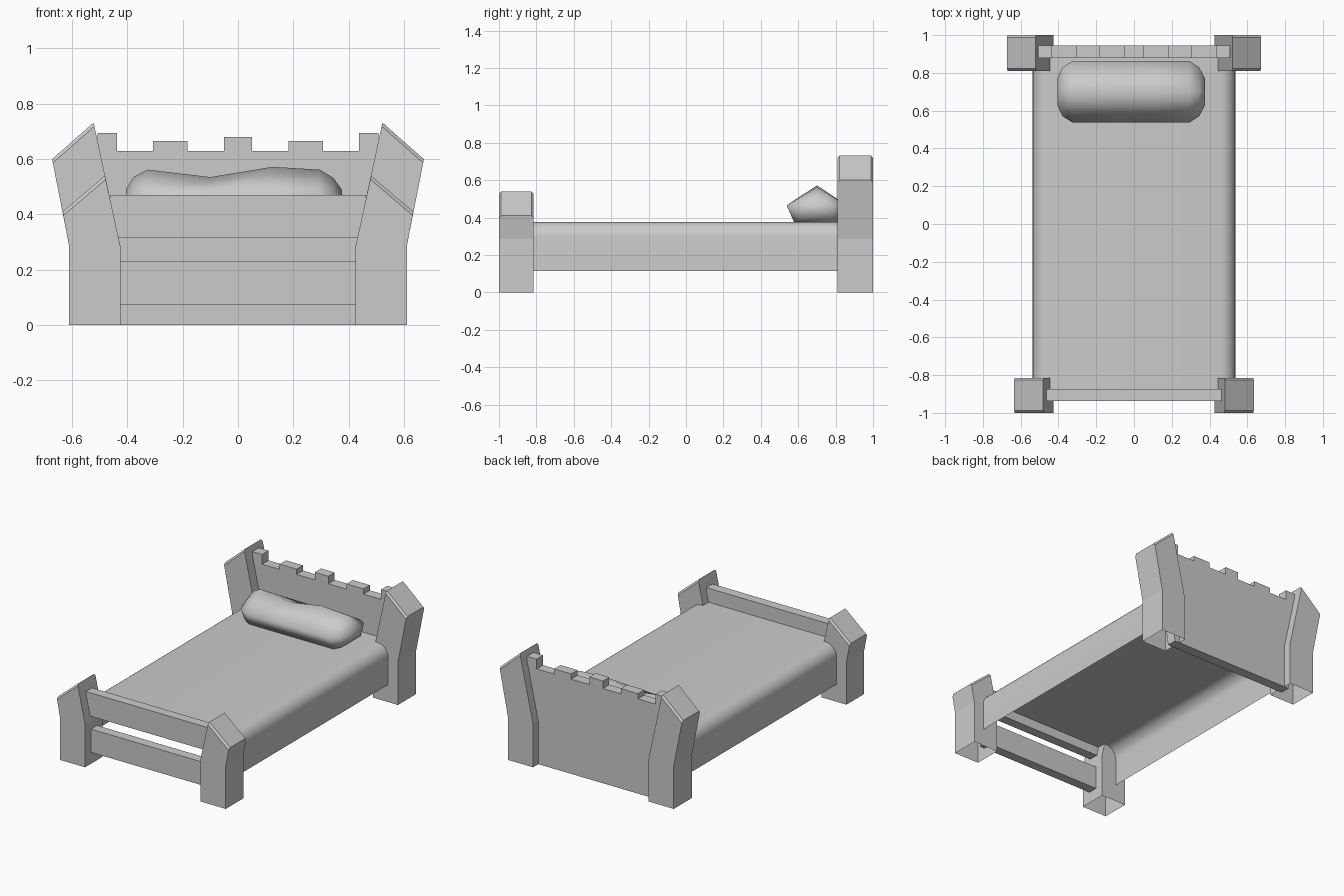
import bpy, bmesh, math
from mathutils import Vector

if "Cube" in bpy.data.objects:
    bpy.data.objects.remove(bpy.data.objects["Cube"])


def finish(bm, name):
    bmesh.ops.recalc_face_normals(bm, faces=bm.faces)
    me = bpy.data.meshes.new(name)
    bm.to_mesh(me)
    bm.free()
    ob = bpy.data.objects.new(name, me)
    bpy.context.collection.objects.link(ob)
    return ob


def prism(bm, profile, y0, y1):
    """Extrude an (x, z) profile along y."""
    face = bm.faces.new([bm.verts.new((x, y0, z)) for x, z in profile])
    ext = bmesh.ops.extrude_face_region(bm, geom=[face], use_keep_orig=True)
    verts = [g for g in ext["geom"] if isinstance(g, bmesh.types.BMVert)]
    bmesh.ops.translate(bm, verts=verts, vec=(0, y1 - y0, 0))


def post(name, side, y0, y1, outer, top):
    bm = bmesh.new()
    prof = [(0.425, 0), (0.61, 0), (0.61, 0.285), outer, top, (0.425, 0.285)]
    prism(bm, [(side * x, z) for x, z in prof], y0, y1)
    bm.normal_update()
    # soften the front and back edges of the sloping cap
    zmin = outer[1] - 0.001
    rim = [e for e in bm.edges
           if all(v.co.z > zmin for v in e.verts)
           and abs(e.verts[0].co.y - e.verts[1].co.y) < 1e-4]
    bmesh.ops.bevel(bm, geom=rim, offset=0.012, segments=1, affect='EDGES')
    # hollow underside
    base = [f for f in bm.faces if all(v.co.z < 1e-4 for v in f.verts)]
    bmesh.ops.delete(bm, geom=base, context='FACES_ONLY')
    finish(bm, name)


# Four flared corner posts
for side, label in ((-1, "left"), (1, "right")):
    post(f"head_post_{label}", side, 0.81, 1.0, (0.672, 0.60), (0.522, 0.732))
    post(f"foot_post_{label}", side, -1.0, -0.815, (0.634, 0.41), (0.481, 0.54))

# Headboard with a notched top edge
half = [(0.05, 0.68), (0.05, 0.63), (0.183, 0.63), (0.183, 0.665),
        (0.308, 0.665), (0.308, 0.63), (0.437, 0.63), (0.437, 0.695),
        (0.508, 0.695), (0.508, 0.30), (0.46, 0.0)]
bm = bmesh.new()
prism(bm, half + [(-x, z) for x, z in reversed(half)], 0.878, 0.945)
finish(bm, "headboard")

# Two rails of the footboard
for name, z0, z1 in (("foot_rail_lower", 0.075, 0.23), ("foot_rail_upper", 0.315, 0.47)):
    bm = bmesh.new()
    prism(bm, [(-0.462, z0), (0.462, z0), (0.462, z1), (-0.462, z1)], -0.937, -0.873)
    finish(bm, name)

# Mattress cover: open sheet with rounded shoulders
r, w, ztop = 0.08, 0.537, 0.377
arc = [(w - r + r * math.cos(a), ztop - r + r * math.sin(a))
       for a in (math.pi / 2 * i / 6 for i in range(7))]
right = [(w, 0.115)] + arc
section = right + [(-x, z) for x, z in reversed(right)]
bm = bmesh.new()
rows = [[bm.verts.new((x, y, z)) for x, z in section] for y in (-0.9, 0.9)]
for i in range(len(section) - 1):
    bm.faces.new((rows[0][i], rows[0][i + 1], rows[1][i + 1], rows[1][i]))
mattress = finish(bm, "mattress_cover")
# top must face upward
if sum(p.normal.z for p in mattress.data.polygons) < 0:
    mattress.data.flip_normals()
mattress.data.shade_smooth()

# Pillow: five-sided sections lofted along x (x, peak height, size)
rings = [(-0.405, 0.49, 0.45), (-0.378, 0.535, 0.8), (-0.327, 0.562, 1.0),
         (-0.10, 0.535, 1.0), (0.125, 0.572, 1.0), (0.295, 0.562, 1.0),
         (0.345, 0.532, 0.8), (0.375, 0.49, 0.45)]
bm = bmesh.new()
loops = []
for x, peak, s in rings:
    pts = [(0, peak), (0.162 * s, 0.465), (0.122 * s, 0.465 - 0.09 * s),
           (-0.122 * s, 0.465 - 0.09 * s), (-0.162 * s, 0.465)]
    loops.append([bm.verts.new((x, 0.7 + y, z)) for y, z in pts])
for a, b in zip(loops, loops[1:]):
    for i in range(5):
        j = (i + 1) % 5
        bm.faces.new((a[i], a[j], b[j], b[i]))
bm.faces.new(loops[0])
bm.faces.new(loops[-1])
finish(bm, "pillow").data.shade_smooth()
